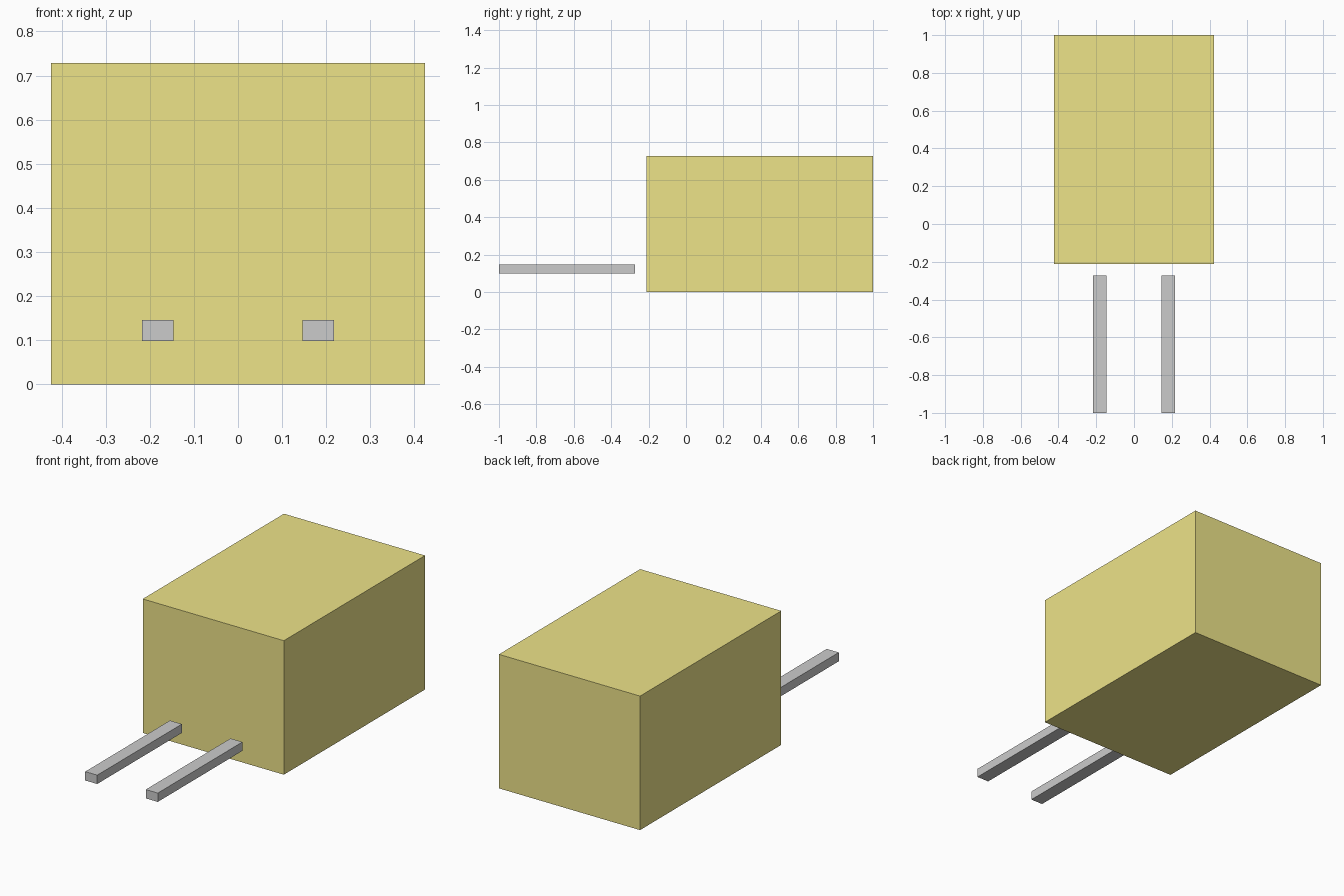
import bpy, bmesh

if "Cube" in bpy.data.objects:
    bpy.data.objects.remove(bpy.data.objects["Cube"])


def box(name, x, y, z, material=None):
    """Box spanning the given (min, max) ranges."""
    bm = bmesh.new()
    bmesh.ops.create_cube(bm, size=1)
    for v in bm.verts:
        v.co = [r[0] if c < 0 else r[1] for c, r in zip(v.co, (x, y, z))]
    mesh = bpy.data.meshes.new(name)
    bm.to_mesh(mesh)
    bm.free()
    obj = bpy.data.objects.new(name, mesh)
    bpy.context.collection.objects.link(obj)
    if material:
        mesh.materials.append(material)
    return obj


yellow = bpy.data.materials.new("yellow_paint")
yellow.diffuse_color = (0.85, 0.77, 0.25, 1)
yellow.use_nodes = True
yellow.node_tree.nodes["Principled BSDF"].inputs["Base Color"].default_value = yellow.diffuse_color

# Truck body
box("body", (-0.424, 0.424), (-0.212, 1.0), (0.0, 0.728), yellow)

# Pair of lifting forks, set just ahead of the body
for side, x in (("left", (-0.218, -0.146)), ("right", (0.146, 0.218))):
    box(side + "_fork", x, (-1.0, -0.273), (0.098, 0.146))
